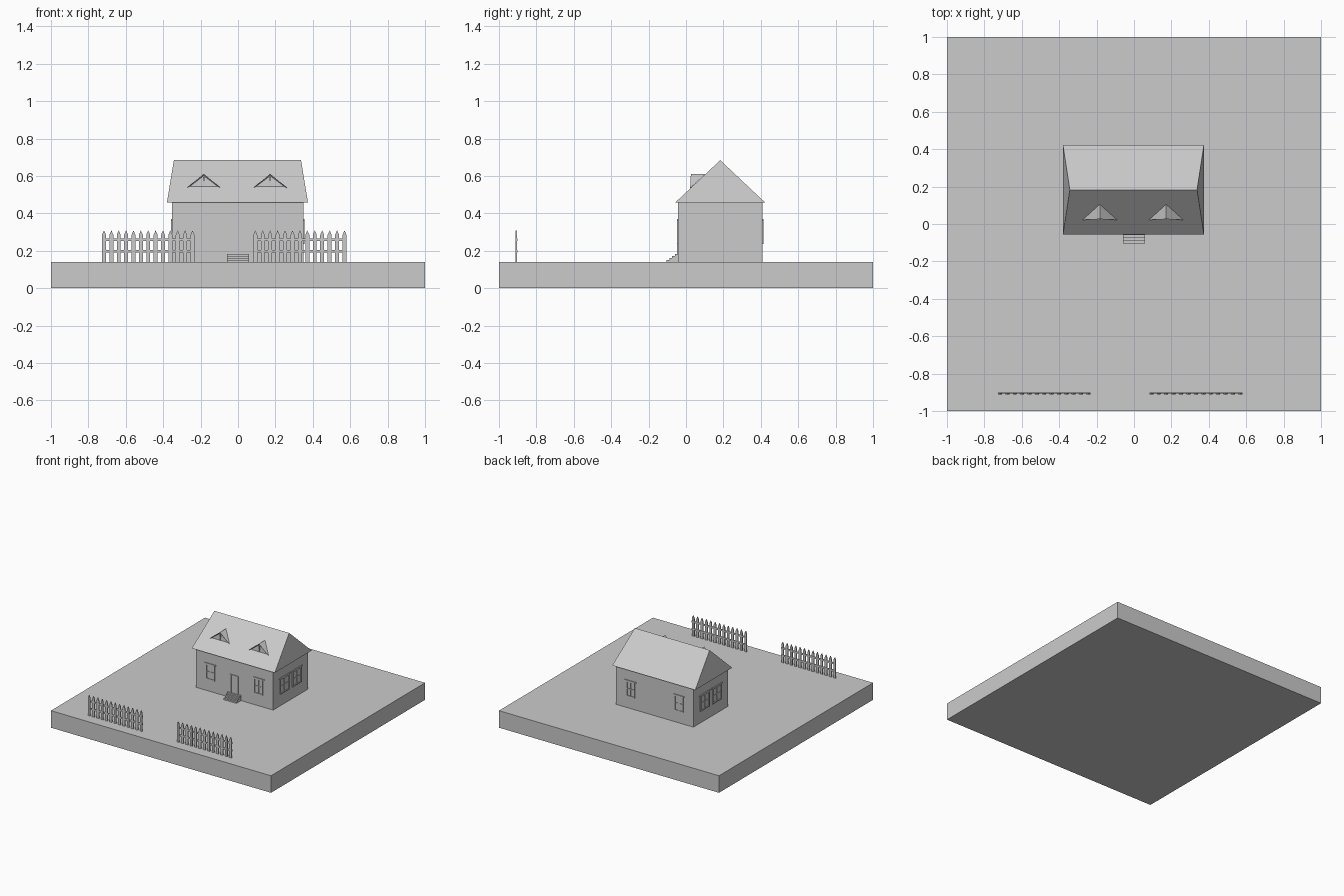
import bpy, bmesh, math
from mathutils import Matrix, Vector

if "Cube" in bpy.data.objects:
    bpy.data.objects.remove(bpy.data.objects["Cube"])

BASE = 0.14                       # top of the ground slab
YC = 0.183                        # house centre line in y


def make(name, bm):
    bmesh.ops.recalc_face_normals(bm, faces=bm.faces)
    me = bpy.data.meshes.new(name)
    bm.to_mesh(me)
    bm.free()
    ob = bpy.data.objects.new(name, me)
    bpy.context.collection.objects.link(ob)
    return ob


def box(bm, x0, x1, y0, y1, z0, z1):
    m = Matrix.Translation(((x0 + x1) / 2, (y0 + y1) / 2, (z0 + z1) / 2)) @ \
        Matrix.Diagonal((x1 - x0, y1 - y0, z1 - z0, 1))
    bmesh.ops.create_cube(bm, size=1, matrix=m)


def boxes(name, *dims):
    bm = bmesh.new()
    for d in dims:
        box(bm, *d)
    return make(name, bm)


def solid(name, verts, faces):
    bm = bmesh.new()
    vs = [bm.verts.new(v) for v in verts]
    for f in faces:
        bm.faces.new([vs[i] for i in f])
    return make(name, bm)


# ground slab and house walls
boxes("ground_slab", (-1, 1, -1, 1, 0, BASE))
boxes("house_walls", (-0.353, 0.35, -0.043, 0.408, BASE, 0.46))

# roof with leaning gable ends
solid("roof",
      [(-0.38, -0.057, 0.458), (0.374, -0.057, 0.458), (0.374, 0.423, 0.458),
       (-0.38, 0.423, 0.458), (-0.343, YC, 0.684), (0.337, YC, 0.684)],
      [(0, 1, 2, 3), (0, 1, 5, 4), (2, 3, 4, 5), (1, 2, 5), (0, 3, 4)])

# triangular dormers with recessed fronts
for side, cx in (("left", -0.183), ("right", 0.172)):
    bm = bmesh.new()
    l, r, t, b = [bm.verts.new(v) for v in (
        (cx - 0.092, 0.022, 0.535), (cx + 0.092, 0.022, 0.535),
        (cx, 0.026, 0.611), (cx, 0.105, 0.611))]
    front = bm.faces.new((l, r, t))
    for f in ((l, t, b), (r, b, t), (l, b, r)):
        bm.faces.new(f)
    bmesh.ops.recalc_face_normals(bm, faces=bm.faces)
    bmesh.ops.inset_region(bm, faces=[front], thickness=0.01, depth=-0.008)
    make("dormer_" + side, bm)
    boxes("dormer_bar_" + side, (cx - 0.004, cx + 0.004, 0.024, 0.04, 0.543, 0.595))


# window frames: built facing -y, then turned onto their wall
def window(name, loc, angle, w):
    h, t, d = 0.064, 0.009, 0.006
    a = w / 2
    ob = boxes(name,
               (-a, -a + t, -d, 0.004, -h, h), (a - t, a, -d, 0.004, -h, h),
               (-a, a, -d, 0.004, -h, -h + t), (-a, a, -d, 0.004, h - t, h),
               (-t / 3, t / 3, -d * 0.7, 0.004, -h, h),
               (-a, a, -d * 0.7, 0.004, -t / 3, t / 3),
               (-a - 0.012, a + 0.012, -d, 0.004, h, h + 0.006))
    ob.location = loc
    ob.rotation_euler.z = angle


for i, x in enumerate((-0.221, 0.217)):
    window(f"front_window_{i}", (x, -0.043, 0.299), 0, 0.08)
    window(f"back_window_{i}", (x, 0.408, 0.299), math.pi, 0.08)
for i, y in enumerate((YC - 0.08, YC + 0.08)):
    window(f"right_window_{i}", (0.35, y, 0.299), math.pi / 2, 0.12)
    window(f"left_window_{i}", (-0.353, y, 0.299), -math.pi / 2, 0.12)

# door: panel, jambs and head
boxes("door", (-0.028, 0.025, -0.045, -0.03, 0.182, 0.325),
      (-0.037, -0.028, -0.049, -0.03, 0.182, 0.333),
      (0.025, 0.034, -0.049, -0.03, 0.182, 0.333),
      (-0.037, 0.034, -0.049, -0.03, 0.324, 0.333))

# front steps
boxes("front_steps", *[(-0.058, 0.058, -0.104 + 0.015 * i, -0.04,
                        BASE, BASE + 0.0108 * (i + 1)) for i in range(4)])

# picket fences
for side, x0, x1 in (("left", -0.727, -0.233), ("right", 0.082, 0.58)):
    bm = bmesh.new()
    n, w, y, d = 13, 0.021, -0.912, 0.004
    for i in range(n):
        x = x0 + w / 2 + (x1 - x0 - w) * i / (n - 1)
        profile = [(-w / 2, BASE), (w / 2, BASE), (w / 2, 0.285), (0, 0.309), (-w / 2, 0.285)]
        f = bm.faces.new([bm.verts.new((x + px, y, z)) for px, z in profile])
        ext = bmesh.ops.extrude_face_region(bm, geom=[f], use_keep_orig=True)
        bmesh.ops.translate(bm, vec=Vector((0, 2 * d, 0)),
                            verts=[v for v in ext["geom"] if isinstance(v, bmesh.types.BMVert)])
    for z in (0.191, 0.252):
        box(bm, x0, x1, y + 0.003, y + 2 * d + 0.002, z, z + 0.014)
    make("picket_fence_" + side, bm)
